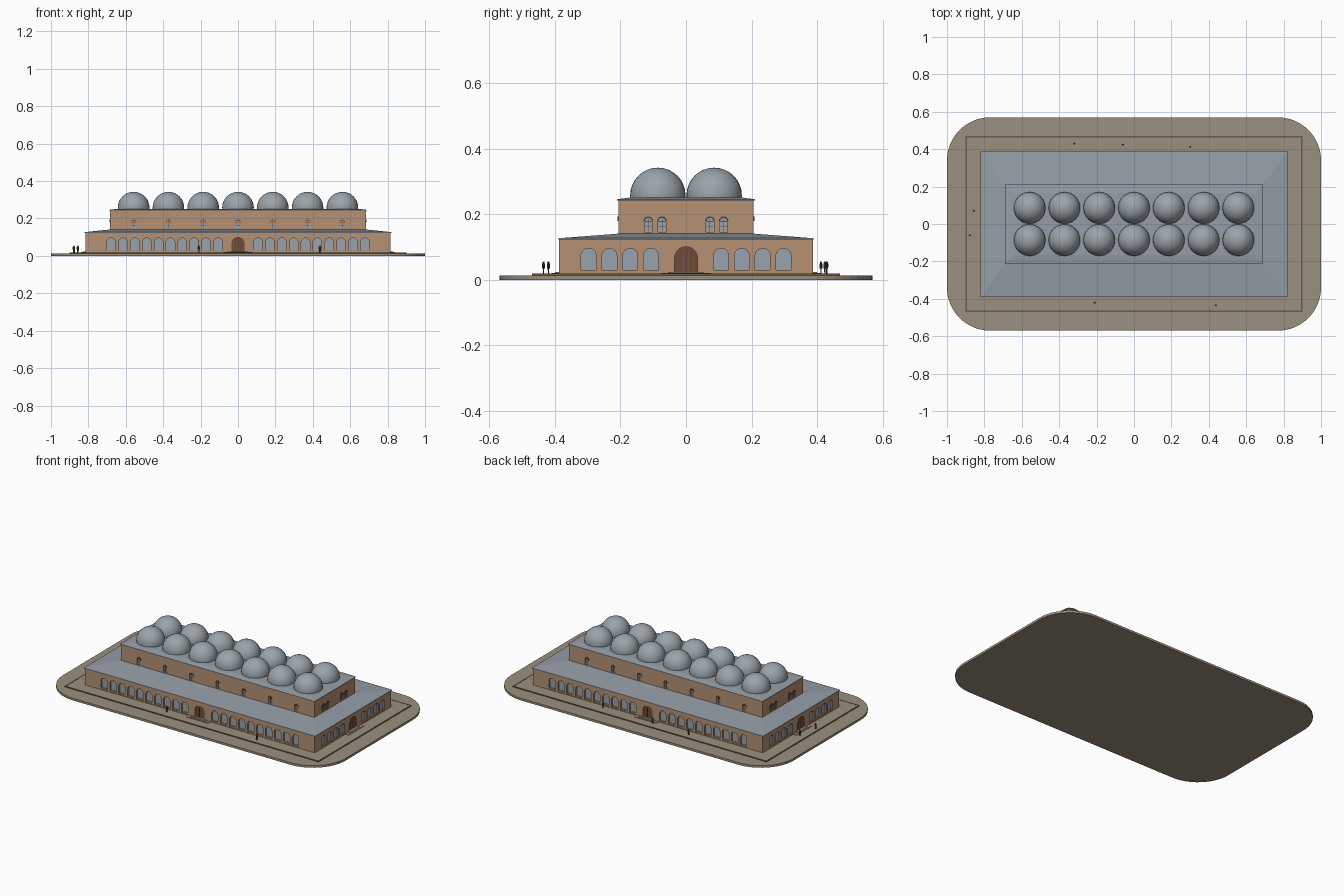
import bpy, bmesh, math
from mathutils import Matrix, Vector

if "Cube" in bpy.data.objects:
    bpy.data.objects.remove(bpy.data.objects["Cube"])


def mat(name, r, g, b):
    m = bpy.data.materials.new(name)
    lin = [((c / 255 + 0.055) / 1.055) ** 2.4 for c in (r, g, b)]
    m.diffuse_color = (*lin, 1)
    m.use_nodes = True
    m.node_tree.nodes["Principled BSDF"].inputs["Base Color"].default_value = m.diffuse_color
    return m


WALL = mat("sandstone", 182, 145, 115)
ROOF = mat("slate_roof", 150, 158, 168)
DOME = mat("dome_grey", 155, 164, 170)
GROUND = mat("paving", 154, 144, 126)
CURB = mat("curb_brown", 112, 90, 68)
DOOR = mat("door_brown", 112, 74, 56)
GLASS = mat("window_glass", 152, 162, 175)
PEOPLE = mat("figure_grey", 72, 72, 76)


def finish(name, bm, material, smooth=False):
    bmesh.ops.recalc_face_normals(bm, faces=bm.faces)
    me = bpy.data.meshes.new(name)
    bm.to_mesh(me)
    bm.free()
    if material:
        me.materials.append(material)
    for p in me.polygons:
        p.use_smooth = smooth
    ob = bpy.data.objects.new(name, me)
    bpy.context.collection.objects.link(ob)
    return ob


def prism(bm, pts, a, b, m=Matrix()):
    """Extrude an (x, z) outline from y=a to y=b, then place it by m."""
    lo = [bm.verts.new(m @ Vector((x, a, z))) for x, z in pts]
    hi = [bm.verts.new(m @ Vector((x, b, z))) for x, z in pts]
    bm.faces.new(lo)
    bm.faces.new(hi[::-1])
    n = len(pts)
    for i in range(n):
        j = (i + 1) % n
        bm.faces.new((lo[i], hi[i], hi[j], lo[j]))


def frustum(bm, x0, y0, z0, x1, y1, z1):
    """Block whose half sizes change from (x0, y0) to (x1, y1)."""
    r = bmesh.ops.create_cube(bm, size=2)
    for v in r["verts"]:
        top = v.co.z > 0
        v.co = (v.co.x * (x1 if top else x0), v.co.y * (y1 if top else y0), z1 if top else z0)


def rect(cx, w, z0, z1):
    return [(cx - w / 2, z0), (cx + w / 2, z0), (cx + w / 2, z1), (cx - w / 2, z1)]


def arch(cx, w, z0, z1, n=12):
    r = w / 2
    return [(cx - r, z0), (cx + r, z0)] + [
        (cx + r * math.cos(math.pi * i / n), z1 - r + r * math.sin(math.pi * i / n)) for i in range(n + 1)]


def hood(cx, w, z1, t, n=10):
    """Half ring over an arch."""
    r = w / 2
    ring = lambda q, rng: [(cx + q * math.cos(math.pi * i / n), z1 - r + q * math.sin(math.pi * i / n)) for i in rng]
    return ring(r + t, range(n + 1)) + ring(r - t, range(n, -1, -1))


def sides(hx, hy):
    """Placement matrices for front, right, back, left; outward is local -y."""
    return [(Matrix.Rotation(k * math.pi / 2, 4, 'Z') @ Matrix.Translation((0, -(hx if k % 2 else hy), 0)), k % 2)
            for k in range(4)]


def cut(ob, cutter):
    mod = ob.modifiers.new("openings", 'BOOLEAN')
    mod.operation = 'DIFFERENCE'
    mod.solver = 'EXACT'
    mod.object = cutter
    bpy.context.view_layer.update()
    dg = bpy.context.evaluated_depsgraph_get()
    me = bpy.data.meshes.new_from_object(ob.evaluated_get(dg))
    ob.modifiers.clear()
    ob.data = me
    bpy.data.objects.remove(cutter)


# Base plate with rounded corners
bm = bmesh.new()
outline = []
R, N = 0.23, 12
for k, (sx, sy) in enumerate([(1, 1), (-1, 1), (-1, -1), (1, -1)]):
    for i in range(N + 1):
        a = math.pi / 2 * (k + i / N)
        outline.append((sx * (1 - R) + R * math.cos(a), sy * (0.57 - R) + R * math.sin(a)))
f = bm.faces.new([bm.verts.new((x, y, 0)) for x, y in outline])
ext = bmesh.ops.extrude_face_region(bm, geom=[f])
for v in ext["geom"]:
    if isinstance(v, bmesh.types.BMVert):
        v.co.z = 0.014
finish("base_plate", bm, GROUND)

# Raised terrace and its curb
bm = bmesh.new()
frustum(bm, 0.893, 0.463, 0.010, 0.893, 0.463, 0.0185)
finish("terrace", bm, GROUND)
bm = bmesh.new()
for m, side in sides(0.9, 0.47):
    prism(bm, rect(0, 0.94 if side else 1.8, 0.012, 0.0188), 0, 0.008, m)
finish("terrace_curb", bm, CURB)

# Lower hall with arched recesses, glass, sills and doors
HX, HY, DEEP = 0.815, 0.387, 0.013
bm = bmesh.new()
frustum(bm, HX, HY, 0.012, HX, HY, 0.125)
hall = finish("lower_walls", bm, WALL)
cutter, glass, sill, door, plank, step = [bmesh.new() for _ in range(6)]
for m, side in sides(HX, HY):
    for i in range(4 if side else 10):
        for s in (-1, 1):
            x = s * (0.107 + 0.0635 * i)
            prism(cutter, arch(x, 0.046, 0.021, 0.096), -0.01, DEEP, m)
            prism(glass, arch(x, 0.048, 0.020, 0.097), DEEP - 0.002, DEEP + 0.002, m)
            prism(sill, rect(x, 0.047, 0.020, 0.030), 0.004, DEEP, m)
    prism(cutter, arch(0, 0.07, 0.0185, 0.101), -0.01, 0.008, m)
    prism(door, arch(0, 0.072, 0.0180, 0.102), 0.005, 0.010, m)
    for x in (-0.0225, -0.0075, 0.0075, 0.0225):
        prism(plank, rect(x, 0.002, 0.02, 0.088), 0.0035, 0.006, m)
    prism(step, rect(0, 0.154, 0.015, 0.0215), -0.024, 0.004, m)
    prism(step, rect(0, 0.11, 0.015, 0.0245), -0.013, 0.004, m)
cut(hall, finish("opening_cutter", cutter, WALL))
finish("lower_window_glass", glass, GLASS)
finish("window_sills", sill, WALL)
finish("doors", door, DOOR)
finish("door_planks", plank, CURB)
finish("door_steps", step, GROUND)

# Lower sloped roof with thin eave
bm = bmesh.new()
frustum(bm, 0.82, 0.39, 0.1235, 0.82, 0.39, 0.127)
frustum(bm, 0.82, 0.39, 0.127, 0.687, 0.207, 0.141)
finish("lower_roof", bm, ROOF)

# Upper hall with small hooded windows
UX, UY = 0.685, 0.206
bm = bmesh.new()
frustum(bm, UX, UY, 0.13, UX, UY, 0.244)
upper = finish("upper_walls", bm, WALL)
cutter, glass, trim = [bmesh.new() for _ in range(3)]
for m, side in sides(UX, UY):
    for x in ((-0.115, -0.073, 0.073, 0.115) if side else [0.186 * i for i in range(-3, 4)]):
        prism(cutter, arch(x, 0.024, 0.146, 0.191), -0.01, 0.008, m)
        prism(glass, arch(x, 0.026, 0.145, 0.192), 0.005, 0.010, m)
        prism(trim, hood(x, 0.026, 0.192, 0.002), -0.003, 0.005, m)
        prism(trim, rect(x, 0.002, 0.147, 0.189), 0.003, 0.006, m)
        for z in (0.161, 0.177):
            prism(trim, rect(x, 0.023, z, z + 0.002), 0.003, 0.006, m)
cut(upper, finish("upper_cutter", cutter, WALL))
finish("upper_window_glass", glass, GLASS)
finish("upper_window_trim", trim, DOOR)

# Upper roof
bm = bmesh.new()
frustum(bm, 0.69, 0.21, 0.243, 0.69, 0.21, 0.246)
frustum(bm, 0.69, 0.21, 0.246, 0.64, 0.165, 0.252)
finish("upper_roof", bm, ROOF)

# Two rows of seven domes
for row, y in (("front", -0.086), ("back", 0.086)):
    for i in range(-3, 4):
        bm = bmesh.new()
        bmesh.ops.create_uvsphere(bm, u_segments=32, v_segments=16, radius=0.0845,
                                  matrix=Matrix.Translation((0.186 * i, y, 0.258)))
        geom = bm.verts[:] + bm.edges[:] + bm.faces[:]
        bmesh.ops.bisect_plane(bm, geom=geom, plane_co=(0, 0, 0.246), plane_no=(0, 0, 1), clear_inner=True)
        finish(f"dome_{row}_{i + 4}", bm, DOME, True)

# Small standing figures around the building
spots = [(-0.32, 0.43), (-0.06, 0.424), (0.30, 0.412), (-0.856, 0.07), (-0.877, -0.06), (-0.21, -0.42), (0.438, -0.435)]
for n, (x, y) in enumerate(spots):
    bm = bmesh.new()
    for s in (-1, 1):
        bmesh.ops.create_cone(bm, cap_ends=True, segments=8, radius1=0.0018, radius2=0.0022, depth=0.018,
                              matrix=Matrix.Translation((x + s * 0.0025, y, 0.027)))
        bmesh.ops.create_cone(bm, cap_ends=True, segments=6, radius1=0.0012, radius2=0.0014, depth=0.014,
                              matrix=Matrix.Translation((x + s * 0.0055, y, 0.041)))
    bmesh.ops.create_cone(bm, cap_ends=True, segments=8, radius1=0.004, radius2=0.005, depth=0.015,
                          matrix=Matrix.Translation((x, y, 0.042)))
    bmesh.ops.create_uvsphere(bm, u_segments=8, v_segments=6, radius=0.0037,
                              matrix=Matrix.Translation((x, y, 0.0525)))
    finish(f"figure_{n + 1}", bm, PEOPLE)
